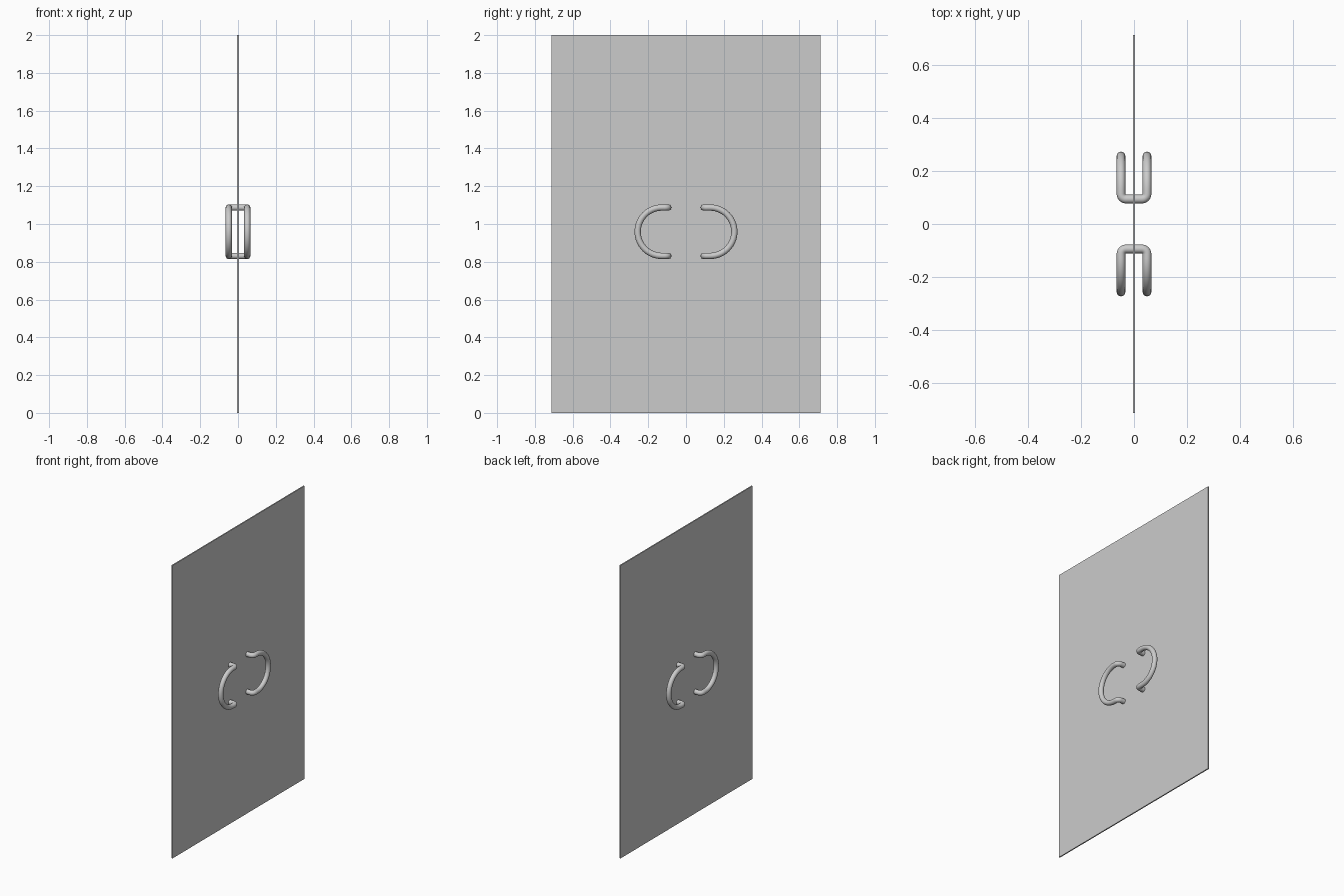
import bpy
from math import sin, cos, pi

if "Cube" in bpy.data.objects:
    bpy.data.objects.remove(bpy.data.objects["Cube"])

TUBE = 0.0165      # tube radius
X = 0.049          # handle offset from the panel centre
Y0 = 0.094         # cross bar position
R = 0.128          # grip arc radius
YC = 0.128         # grip arc centre
ZC = 0.959         # handle height
F = 0.019          # corner fillet radius


def fillet(x_sign, z, steps=6):
    """Rounded corner running from the grip to the cross bar."""
    return [(x_sign * (X - F + F * cos(a)), Y0 + F - F * sin(a), z)
            for a in (pi / 2 * i / steps for i in range(steps + 1))]


def grip(x_sign, steps=32):
    """Half-round grip from top to bottom."""
    return [(x_sign * X, YC + R * sin(a), ZC + R * cos(a))
            for a in (pi * i / steps for i in range(steps + 1))]


def make_handle(name, side):
    top, bottom = ZC + R, ZC - R
    pts = (grip(1) + fillet(1, bottom) + fillet(-1, bottom)[::-1]
           + grip(-1)[::-1] + fillet(-1, top) + fillet(1, top)[::-1])
    curve = bpy.data.curves.new(name, 'CURVE')
    curve.dimensions = '3D'
    curve.bevel_depth = TUBE
    curve.bevel_resolution = 6
    spline = curve.splines.new('POLY')
    spline.points.add(len(pts) - 1)
    for p, (x, y, z) in zip(spline.points, pts):
        p.co = (x, side * y, z, 1)
    spline.use_cyclic_u = True
    obj = bpy.data.objects.new(name, curve)
    bpy.context.collection.objects.link(obj)
    bpy.ops.object.select_all(action='DESELECT')
    obj.select_set(True)
    bpy.context.view_layer.objects.active = obj
    bpy.ops.object.convert(target='MESH')
    bpy.ops.object.shade_smooth()


# Door panel
bpy.ops.mesh.primitive_cube_add(size=1, location=(0, 0, 1))
panel = bpy.context.object
panel.name = "door_panel"
panel.scale = (0.008, 1.424, 2)
bpy.ops.object.transform_apply(location=False, rotation=False, scale=True)

# Pair of looped tube handles passing through the panel
make_handle("handle_left", -1)
make_handle("handle_right", 1)
